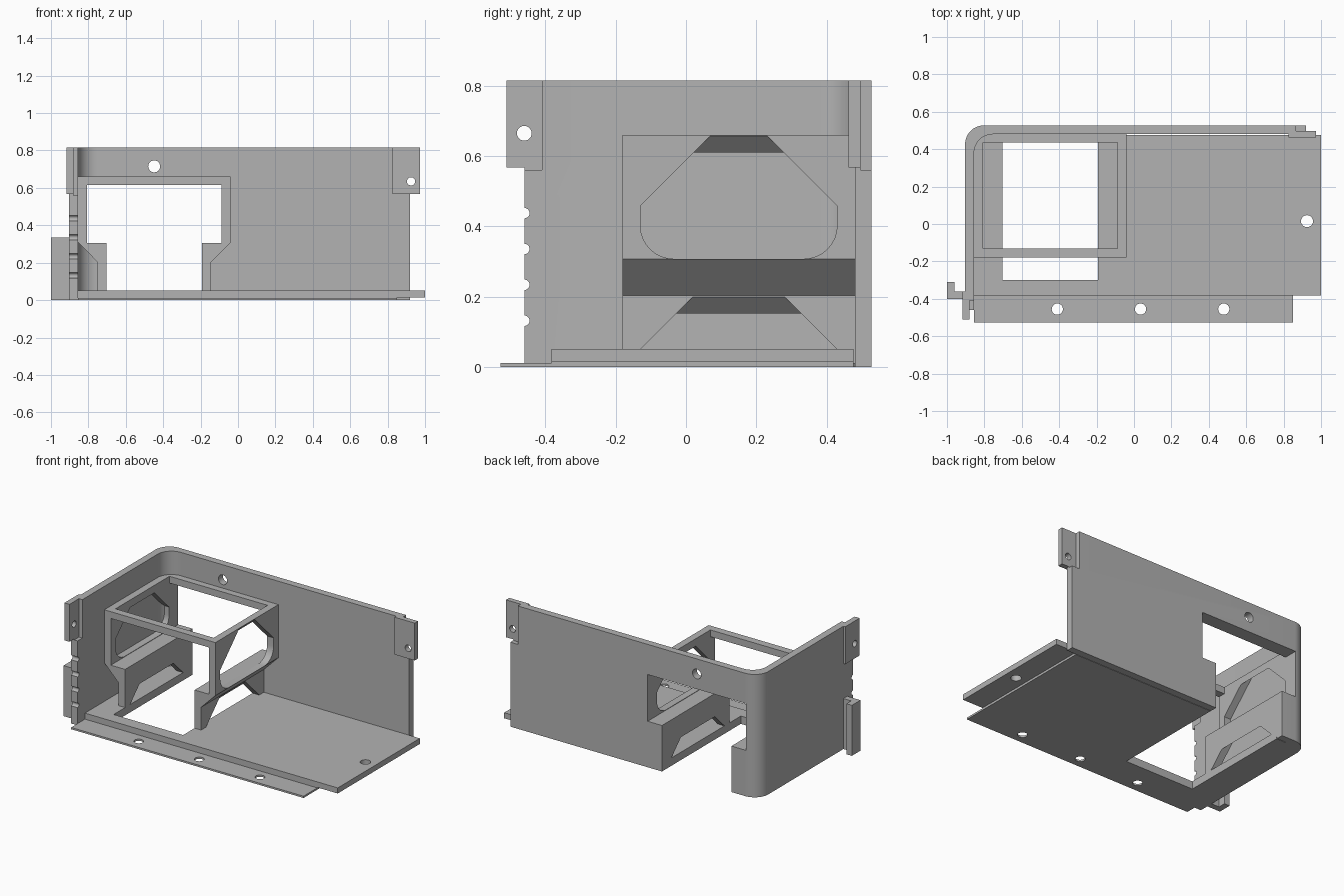
import bpy, bmesh, math
from mathutils import Vector

cube = bpy.data.objects.get("Cube")
if cube:
    bpy.data.objects.remove(cube, do_unlink=True)

grey = bpy.data.materials.new("plain grey")
grey.use_nodes = True
grey.diffuse_color = (0.45, 0.45, 0.45, 1)
grey.node_tree.nodes["Principled BSDF"].inputs["Base Color"].default_value = (0.45, 0.45, 0.45, 1)


def point(axis, u, v, w):
    return {"x": (w, u, v), "y": (u, w, v), "z": (u, v, w)}[axis]


def loft(name, axis, start, lo, end, hi):
    """Solid between two matching outlines lying across one axis."""
    bm = bmesh.new()
    a = [bm.verts.new(point(axis, u, v, lo)) for u, v in start]
    b = [bm.verts.new(point(axis, u, v, hi)) for u, v in end]
    bm.faces.new(a)
    bm.faces.new(b)
    for i in range(len(a)):
        j = (i + 1) % len(a)
        bm.faces.new((a[i], a[j], b[j], b[i]))
    bmesh.ops.recalc_face_normals(bm, faces=bm.faces)
    mesh = bpy.data.meshes.new(name)
    bm.to_mesh(mesh)
    bm.free()
    mesh.materials.append(grey)
    obj = bpy.data.objects.new(name, mesh)
    bpy.context.collection.objects.link(obj)
    return obj


def prism(name, axis, outline, lo, hi):
    return loft(name, axis, outline, lo, outline, hi)


def box(name, x0, x1, y0, y1, z0, z1):
    return prism(name, "z", [(x0, y0), (x1, y0), (x1, y1), (x0, y1)], z0, z1)


def arc(cu, cv, r, start, end, n=12):
    angles = [math.radians(start + (end - start) * i / n) for i in range(n + 1)]
    return [(cu + r * math.cos(a), cv + r * math.sin(a)) for a in angles]


def drill(axis, u, v, r, lo, hi):
    return prism("drill", axis, arc(u, v, r, 0, 345, 23), lo, hi)


def cut(obj, cutters):
    bpy.context.view_layer.objects.active = obj
    for c in cutters:
        c.hide_render = True
        mod = obj.modifiers.new("cut", "BOOLEAN")
        mod.operation, mod.solver, mod.object = "DIFFERENCE", "EXACT", c
        bpy.ops.object.modifier_apply(modifier=mod.name)


TOP = 0.815
MID = -0.4475  # centre line of the cage

# Stepped tunnel running front to back through the cage, floor and rear wall
half = [(0.255, -0.1), (0.255, 0.305), (0.36, 0.305), (0.36, 0.615)]
tunnel = prism("tunnel", "y", [(MID + x, z) for x, z in half]
               + [(MID - x, z) for x, z in reversed(half)], -0.3, 0.7)

# Side and rear wall in one piece with a rounded corner
wall = prism("corner_wall", "z",
             [(-0.855, -0.46), (-0.903, -0.46)] + arc(-0.803, 0.427, 0.1, 180, 90)
             + [(0.92, 0.527), (0.92, 0.48)] + arc(-0.755, 0.38, 0.1, 90, 180), 0, TOP)
rear_tab = box("rear_tab", 0.825, 0.973, 0.462, 0.496, 0.567, TOP)
side_tab = box("side_tab", -0.917, -0.88, -0.51, -0.36, 0.567, TOP)
rear_hole = drill("y", 0.925, 0.635, 0.022, 0.4, 0.6)
side_hole = drill("x", -0.46, 0.665, 0.021, -1, -0.8)
wall_cuts = [tunnel, rear_hole, side_hole,
             drill("y", -0.448, 0.715, 0.032, 0.4, 0.6),
             box("side_recess", -0.88, -0.8, -0.5, -0.41, 0.56, 0.9),
             box("rear_recess", 0.865, 1, 0.496, 0.6, 0.56, 0.9)]
wall_cuts += [drill("x", -0.46, 0.132 + 0.102 * i, 0.015, -1, -0.8) for i in range(4)]
cut(wall, wall_cuts)
cut(rear_tab, [rear_hole])
cut(side_tab, [side_hole])

# Hooked clip on the outside of the side wall
clip = prism("side_clip", "z", [(-1, -0.4), (-0.89, -0.4), (-0.89, -0.36),
                                (-0.96, -0.36), (-0.96, -0.31), (-1, -0.31)], 0, 0.335)

# Floor with a raised right edge, and a thin front lip
floor = prism("floor", "y", [(-0.86, 0), (0.85, 0), (0.85, 0.015), (1, 0.015),
                             (1, 0.052), (-0.86, 0.052)], -0.383, 0.477)
floor_hole = drill("z", 0.925, 0.015, 0.032, -0.1, 0.2)
cut(floor, [tunnel, floor_hole])
lip = box("front_lip", -0.855, 0.85, -0.527, -0.375, 0, 0.012)
lip_holes = [drill("z", 0.035 + 0.445 * i, -0.455, 0.03, -0.1, 0.1) for i in (-1, 0, 1)]
cut(lip, lip_holes)

# Cage: wide upper box tapering onto two narrow legs
half = [(0.303, 0.01), (0.303, 0.203), (0.4075, 0.308), (0.4075, 0.66)]
cage = prism("cage", "y", [(MID + x, z) for x, z in half]
             + [(MID - x, z) for x, z in reversed(half)], -0.18, 0.5)
cage_cuts = [tunnel, box("top_opening", MID - 0.36, MID + 0.36, -0.13, 0.435, 0.5, 0.8)]


def window(side, x_out, z_out, base):
    """Window with 45 degree shoulders and a ceiling that slopes down inwards."""
    ends = []
    for step in (-0.02, 0.07):
        z = z_out - step
        spread = 0.08 + (z_out - z)
        ends.append(base + [(0.15 + spread, z), (0.15 - spread, z)])
    return loft("window", "x", ends[0], MID + side * (x_out + 0.02),
                ends[1], MID + side * (x_out - 0.07))


upper = ([(-0.13, 0.458)] + arc(-0.035, 0.403, 0.095, 180, 270, 8)
         + arc(0.335, 0.403, 0.095, 270, 360, 8) + [(0.43, 0.458)])
for side in (-1, 1):
    cage_cuts.append(window(side, 0.4075, 0.658, upper))
    # lower leg window, shoulders meeting the floor
    ends = []
    for step in (-0.02, 0.07):
        z = 0.2 - step
        ends.append([(-0.15, 0.03), (0.45, 0.03), (0.48 - z, z), (z - 0.18, z)])
    cage_cuts.append(loft("leg_window", "x", ends[0], MID + side * 0.323,
                          ends[1], MID + side * 0.233))
cut(cage, cage_cuts)

# Remove the cutters and keep hard edges sharp on the rounded parts
parts = [wall, rear_tab, side_tab, clip, floor, lip, cage]
for c in set(wall_cuts + cage_cuts + lip_holes + [floor_hole]):
    bpy.data.objects.remove(c, do_unlink=True)
bpy.ops.object.select_all(action="DESELECT")
for p in parts:
    p.select_set(True)
bpy.context.view_layer.objects.active = wall
bpy.ops.object.shade_smooth_by_angle(angle=math.radians(30))
